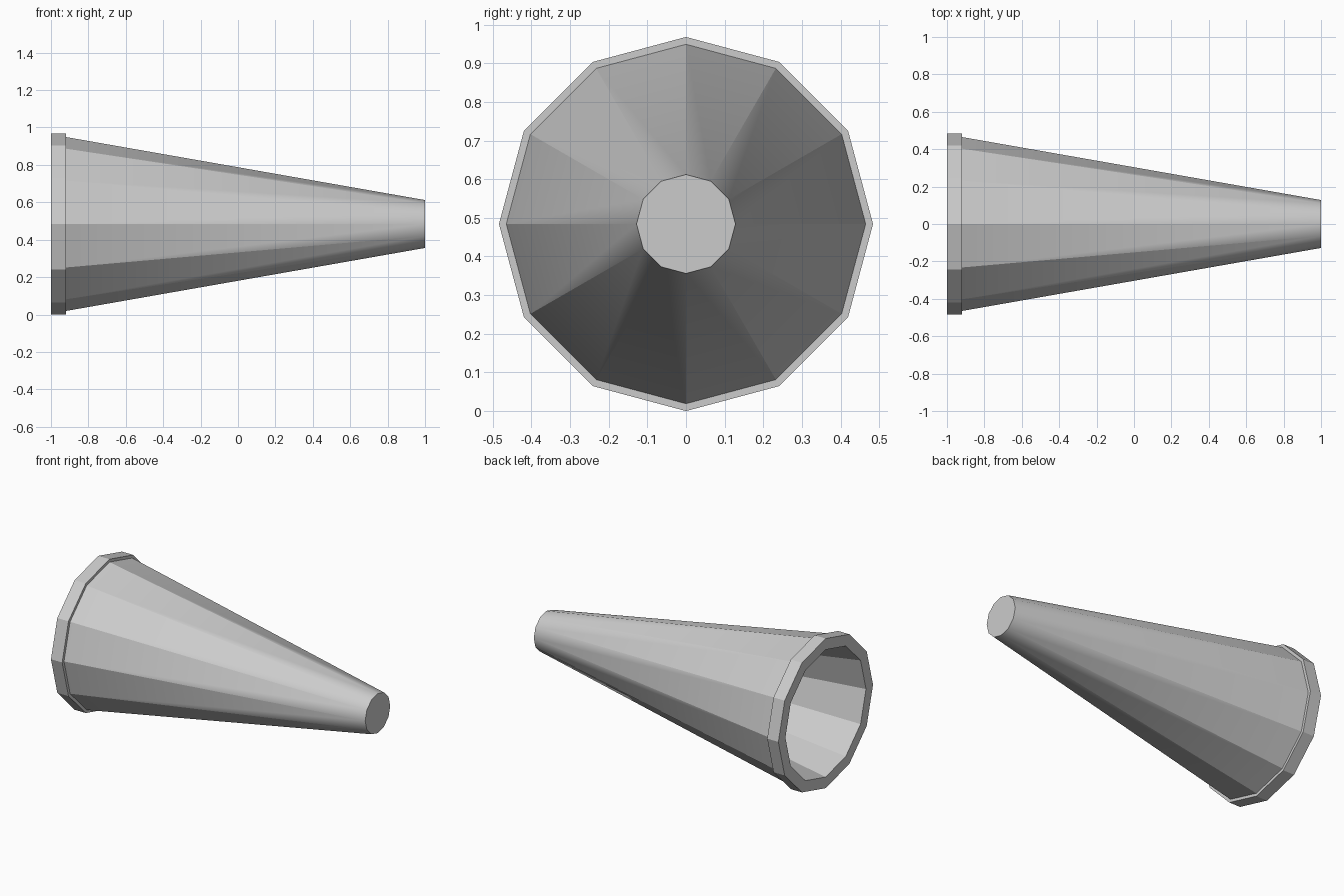
import bpy, bmesh
from math import sin, cos, pi
from mathutils import Vector

cube = bpy.data.objects.get("Cube")
if cube:
    bpy.data.objects.remove(cube, do_unlink=True)

SIDES = 12
AXIS_Z = 0.484
TIP_R = 0.128

grey = bpy.data.materials.new("plain_grey")
grey.use_nodes = True
grey.diffuse_color = (0.6, 0.6, 0.6, 1)
grey.node_tree.nodes["Principled BSDF"].inputs["Base Color"].default_value = (0.6, 0.6, 0.6, 1)

# Hollow profile as (x, radius): tip cap, outer cone, collar, rim, inner wall
profile = [(1.0, TIP_R), (-0.92, 0.465), (-0.92, 0.484), (-1.0, 0.484),
           (-1.0, 0.412), (0.94, 0.075)]

bm = bmesh.new()
rings = []
for x, r in profile:
    rings.append([bm.verts.new((x, r * cos(2 * pi * i / SIDES), r * sin(2 * pi * i / SIDES)))
                  for i in range(SIDES)])
for a, b in zip(rings, rings[1:]):
    for i in range(SIDES):
        j = (i + 1) % SIDES
        bm.faces.new((a[i], a[j], b[j], b[i]))
bm.faces.new(rings[0])
bm.faces.new(rings[-1])
bmesh.ops.recalc_face_normals(bm, faces=bm.faces[:])

mesh = bpy.data.meshes.new("tapered_cone")
bm.to_mesh(mesh)
bm.free()
mesh.materials.append(grey)
cone = bpy.data.objects.new("tapered_cone", mesh)
cone.location.z = AXIS_Z
bpy.context.collection.objects.link(cone)

# Faceted at the collar, blending to a round tip
normals = [Vector((0, 0, 1))] * len(mesh.loops)
for p in mesh.polygons:
    p.use_smooth = True
    outer_side = 0 < p.normal.x < 0.5
    for li in p.loop_indices:
        co = mesh.vertices[mesh.loops[li].vertex_index].co
        n = p.normal.copy()
        if outer_side and co.x > 0.99:
            n = Vector((p.normal.x, co.y / TIP_R, co.z / TIP_R)).normalized()
        normals[li] = n
mesh.normals_split_custom_set(normals)
